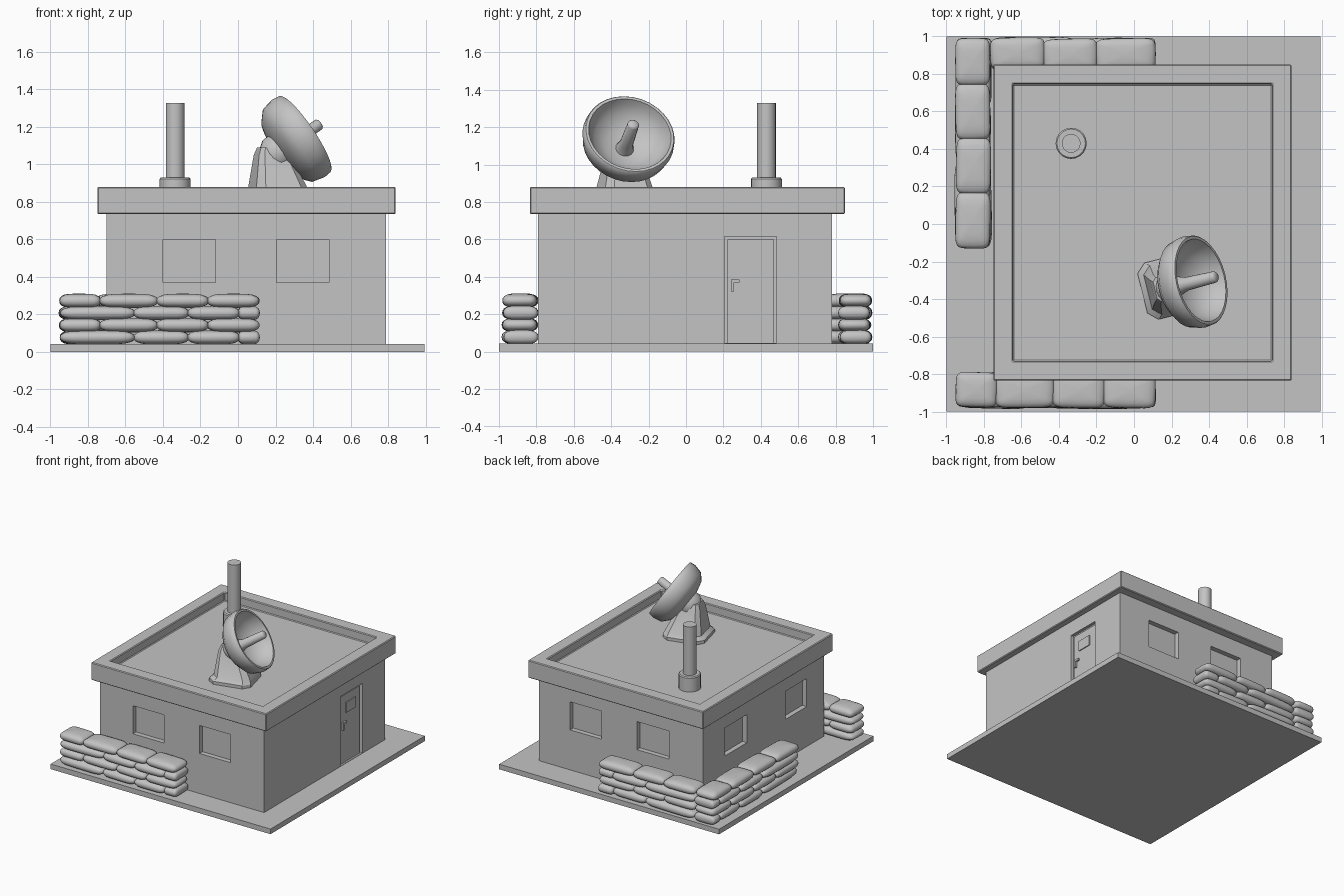
import bpy, bmesh, math, random
from mathutils import Vector, Matrix

if "Cube" in bpy.data.objects:
    bpy.data.objects.remove(bpy.data.objects["Cube"])

random.seed(4)

# One plain grey for the whole model
GREY = bpy.data.materials.new("plain_grey")
GREY.diffuse_color = (0.55, 0.55, 0.55, 1)
GREY.use_nodes = True
GREY.node_tree.nodes["Principled BSDF"].inputs["Base Color"].default_value = GREY.diffuse_color

def finish(name, bm, smooth=None):
    bmesh.ops.recalc_face_normals(bm, faces=bm.faces[:])
    me = bpy.data.meshes.new(name)
    bm.to_mesh(me)
    bm.free()
    ob = bpy.data.objects.new(name, me)
    bpy.context.collection.objects.link(ob)
    me.materials.append(GREY)
    if smooth:
        bpy.ops.object.select_all(action='DESELECT')
        bpy.context.view_layer.objects.active = ob
        ob.select_set(True)
        bpy.ops.object.shade_smooth_by_angle(angle=math.radians(smooth))
    return ob

def add_box(bm, x, y, z):
    size = [b - a for a, b in (x, y, z)]
    mid = [(a + b) / 2 for a, b in (x, y, z)]
    m = Matrix.Translation(mid) @ Matrix.Diagonal((*size, 1))
    bmesh.ops.create_cube(bm, size=1, matrix=m)

def boxes(name, items):
    bm = bmesh.new()
    for it in items:
        add_box(bm, *it)
    return finish(name, bm)

def lathe(name, profile, matrix, steps=32, smooth=40):
    bm = bmesh.new()
    vs = [bm.verts.new((r, 0, z)) for r, z in profile]
    es = [bm.edges.new(p) for p in zip(vs, vs[1:])]
    bmesh.ops.spin(bm, geom=vs + es, cent=(0, 0, 0), axis=(0, 0, 1),
                   angle=math.tau, steps=steps, use_duplicate=False)
    bmesh.ops.remove_doubles(bm, verts=bm.verts[:], dist=1e-4)
    bmesh.ops.transform(bm, matrix=matrix, verts=bm.verts[:])
    return finish(name, bm, smooth)

# Ground slab
boxes("ground_slab", [((-1, 0.995), (-1, 1), (0, 0.042))])

# Walls with window and door recesses
X0, X1, Y0, Y1 = -0.70, 0.79, -0.79, 0.78
WZ, D, E = (0.37, 0.60), 0.04, 0.1
cuts = []
for x in ((-0.40, -0.12), (0.205, 0.485)):
    cuts.append((x, (Y0 - E, Y0 + D), WZ))
for x in ((-0.39, -0.10), (0.22, 0.505)):
    cuts.append((x, (Y1 - D, Y1 + E), WZ))
for y in ((-0.565, -0.29), (0.21, 0.495)):
    cuts.append(((X0 - E, X0 + D), y, WZ))
DD = 0.025
cuts.append(((X1 - DD, X1 + E), (0.205, 0.485), (0.045, 0.615)))

walls = boxes("walls", [((X0, X1), (Y0, Y1), (0.035, 0.76))])
cutter = boxes("wall_cutter", cuts)
cutter.hide_render = True
mod = walls.modifiers.new("recesses", 'BOOLEAN')
mod.operation = 'DIFFERENCE'
mod.solver = 'EXACT'
mod.object = cutter
bpy.context.view_layer.objects.active = walls
bpy.ops.object.modifier_apply(modifier=mod.name)
bpy.data.objects.remove(cutter)

# Door: panel, hatch and handle
XD = X1 - DD
boxes("door", [((XD - 0.005, XD + 0.010), (0.222, 0.470), (0.045, 0.598)),
               ((XD, XD + 0.018), (0.285, 0.408), (0.448, 0.532))])
boxes("door_handle", [((XD, XD + 0.025), (0.240, 0.256), (0.32, 0.385)),
                      ((XD + 0.01, XD + 0.025), (0.240, 0.285), (0.368, 0.385))])

# Roof slab with sunken floor
bm = bmesh.new()
add_box(bm, (-0.75, 0.84), (-0.835, 0.85), (0.735, 0.88))
bm.normal_update()
top = max(bm.faces, key=lambda f: f.calc_center_median().z)
bmesh.ops.inset_region(bm, faces=[top], thickness=0.105, use_even_offset=True)
ext = bmesh.ops.extrude_discrete_faces(bm, faces=[top])
for v in ext['faces'][0].verts:
    v.co.z = 0.81
roof = finish("roof_parapet", bm)
bev = roof.modifiers.new("soft_edges", 'BEVEL')
bev.width = 0.006
bev.segments = 1

# Mast
mast_at = Matrix.Translation((-0.335, 0.43, 0))
lathe("mast_base", [(0, 0.80), (0.083, 0.80), (0.083, 0.922), (0.076, 0.93), (0, 0.93)], mast_at, 20)
lathe("mast", [(0, 0.9), (0.05, 0.9), (0.05, 1.328), (0, 1.328)], mast_at, 20)

# Dish pedestal: stacked tapered sections, half length x, half width y, height, x shift
bm = bmesh.new()
rings = []
for hx, hy, z, sx in ((0.165, 0.155, 0.80, 0.0), (0.165, 0.155, 0.835, 0.0),
                      (0.145, 0.135, 0.86, 0.01), (0.085, 0.085, 1.05, -0.025),
                      (0.060, 0.065, 1.09, -0.035)):
    c = 0.3
    pts = [(1, -1 + c), (1, 1 - c), (1 - c, 1), (-1 + c, 1), (-1, 1 - c),
           (-1, -1 + c), (-1 + c, -1), (1 - c, -1)]
    rings.append([bm.verts.new((px * hx + sx, py * hy, z)) for px, py in pts])
for a, b in zip(rings, rings[1:]):
    for i in range(8):
        j = (i + 1) % 8
        bm.faces.new((a[i], a[j], b[j], b[i]))
bm.faces.new(rings[0])
bm.faces.new(rings[-1])
bmesh.ops.transform(bm, verts=bm.verts[:], matrix=Matrix.Translation((0.205, -0.33, 0))
                    @ Matrix.Rotation(math.radians(14), 4, 'Z'))
finish("dish_pedestal", bm, 30)

# Dish bowl, mount and feed horn, all along the aiming axis
aim = Vector((0.81, 0.20, 0.55)).normalized()
M = Matrix.Translation((0.358, -0.30, 1.163)) @ aim.to_track_quat('Z', 'Y').to_matrix().to_4x4()
lathe("dish_bowl", [(0, -0.185), (0.09, -0.18), (0.185, -0.155), (0.235, -0.11), (0.25, -0.045),
                    (0.245, -0.005), (0.24, 0), (0.225, 0), (0.213, -0.035), (0.18, -0.085),
                    (0.11, -0.13), (0, -0.15)], M, 32, 45)
lathe("dish_mount", [(0, -0.25), (0.07, -0.25), (0.10, -0.21), (0.10, -0.165), (0, -0.165)], M, 16)
lathe("feed_horn", [(0, -0.15), (0.05, -0.145), (0.036, -0.09), (0.031, 0.09),
                    (0.022, 0.10), (0, 0.10)], M, 16, 50)

# Sandbags: rounded pillow shapes
def spow(v, e):
    return math.copysign(abs(v) ** e, v)

def add_bag(bm, x, y, z):
    verts = bmesh.ops.create_uvsphere(bm, u_segments=24, v_segments=10, radius=1)['verts']
    half = [(b - a) / 2 + 0.006 for a, b in (x, y, z)]
    mid = Vector([(a + b) / 2 for a, b in (x, y, z)])
    rot = Matrix.Rotation(random.uniform(-0.03, 0.03), 3, 'Z')
    for v in verts:
        ph = math.asin(max(-1, min(1, v.co.z)))
        th = math.atan2(v.co.y, v.co.x)
        c = spow(math.cos(ph), 0.6)
        p = Vector((half[0] * c * spow(math.cos(th), 0.35),
                    half[1] * c * spow(math.sin(th), 0.35),
                    half[2] * spow(math.sin(ph), 0.85)))
        v.co = rot @ p + mid

def bag_wall(name, edges, along_x, cross):
    # four layers, joints staggered on every other layer
    bm = bmesh.new()
    for k in range(4):
        z = (0.045 + k * 0.065, 0.045 + (k + 1) * 0.065)
        joints = edges
        if k % 2 == 0:
            joints = [edges[0]] + [(a + b) / 2 + 0.03 for a, b in zip(edges[1:], edges[2:])] + [edges[-1]]
        for a, b in zip(joints, joints[1:]):
            d = random.uniform(-0.006, 0.006)
            c = (cross[0] + d, cross[1] + d)
            add_bag(bm, *(((a, b), c) if along_x else (c, (a, b))), z)
    finish(name, bm, 60)

# joints are listed so that the top layer (odd) matches the plan
bag_wall("front_sandbags", [-0.945, -0.735, -0.43, -0.16, 0.11], True, (-0.975, -0.80))
bag_wall("side_sandbags", [-0.125, 0.165, 0.455, 0.745, 0.985], False, (-0.945, -0.77))
bag_wall("back_sandbags", [-0.76, -0.48, -0.20, 0.11], True, (0.825, 0.983))
